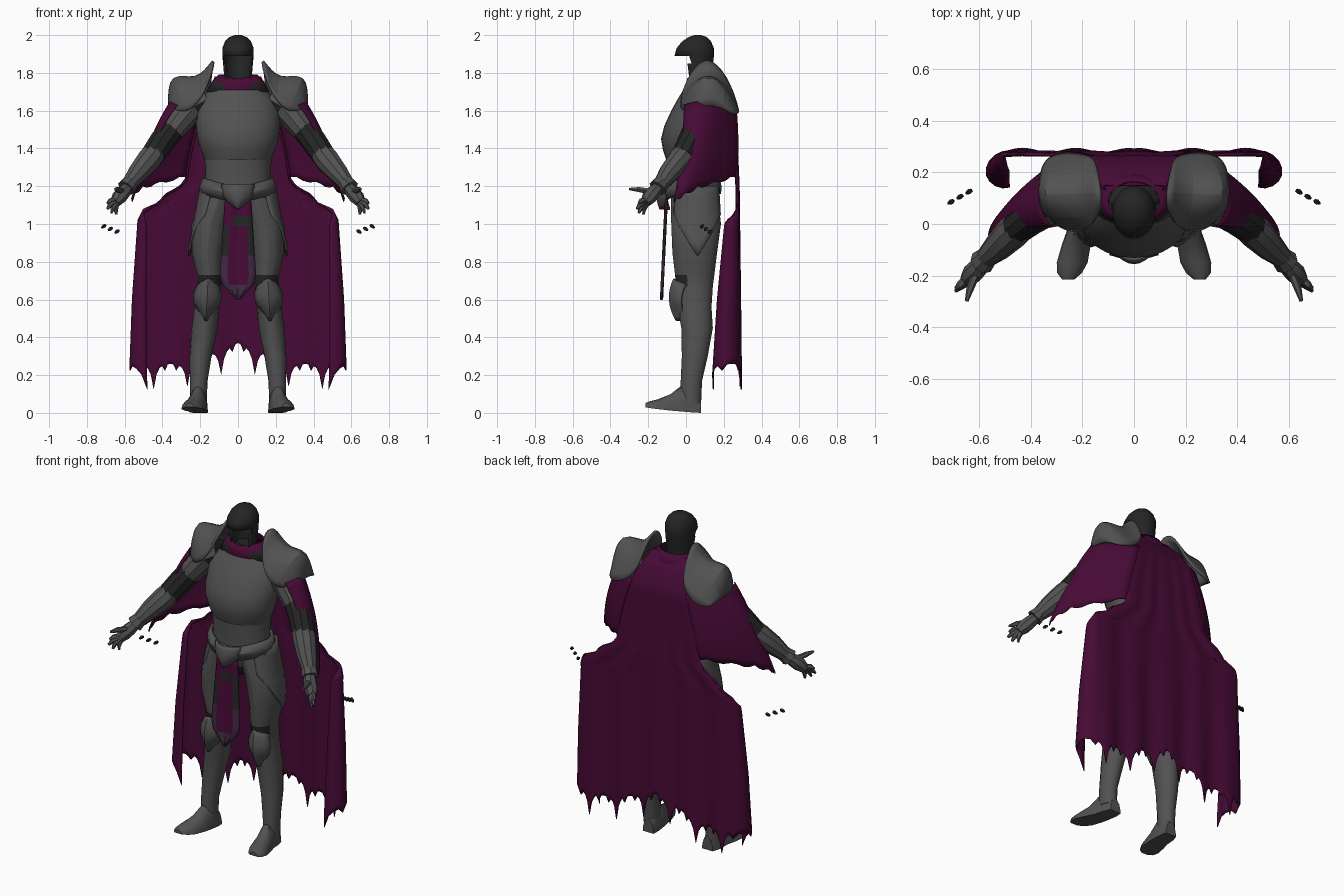
import bpy, bmesh
from math import sin, cos, pi
from mathutils import Vector

cube = bpy.data.objects.get("Cube")
if cube:
    bpy.data.objects.remove(cube)


def material(name, r, g, b):
    m = bpy.data.materials.new(name)
    m.use_nodes = True
    m.diffuse_color = (r, g, b, 1)
    shader = next(n for n in m.node_tree.nodes if n.type == "BSDF_PRINCIPLED")
    shader.inputs["Base Color"].default_value = (r, g, b, 1)
    shader.inputs["Roughness"].default_value = 0.8
    return m


STEEL = material("grey steel", 0.085, 0.085, 0.085)
BLACK = material("black cloth", 0.018, 0.018, 0.018)
PURPLE = material("purple cloth", 0.062, 0.003, 0.036)
TRIM = material("dusky purple trim", 0.05, 0.022, 0.055)


def skin(name, rows, mats, closed=True, caps=True, pick=None, drop=None,
         mirror=False, thick=0, subdivide=0, angle=30):
    """Join rows of points into a surface; pick chooses a material per face."""
    bm = bmesh.new()
    grid = [[bm.verts.new(p) for p in row] for row in rows]
    n = len(grid[0])
    for a, b in zip(grid, grid[1:]):
        for i in range(n if closed else n - 1):
            j = (i + 1) % n
            bm.faces.new((a[i], a[j], b[j], b[i]))
    if closed and caps:
        bm.faces.new(grid[0])
        bm.faces.new(grid[-1])
    bmesh.ops.recalc_face_normals(bm, faces=bm.faces)
    if drop:
        gone = [f for f in bm.faces if drop(f.calc_center_median())]
        bmesh.ops.delete(bm, geom=gone, context="FACES")
    if pick:
        for f in bm.faces:
            f.material_index = pick(f.calc_center_median())
    mesh = bpy.data.meshes.new(name)
    bm.to_mesh(mesh)
    bm.free()
    for m in mats:
        mesh.materials.append(m)
    ob = bpy.data.objects.new(name, mesh)
    bpy.context.collection.objects.link(ob)
    bpy.ops.object.select_all(action="DESELECT")
    ob.select_set(True)
    bpy.context.view_layer.objects.active = ob
    bpy.ops.object.shade_smooth_by_angle(angle=angle * pi / 180)
    if subdivide:
        ob.modifiers.new("Subdivide", "SUBSURF").levels = subdivide
        ob.modifiers["Subdivide"].render_levels = subdivide
    if thick:
        solid = ob.modifiers.new("Thickness", "SOLIDIFY")
        solid.thickness = thick
        solid.offset = 0
    if mirror:
        ob.modifiers.new("Mirror", "MIRROR").use_mirror_merge = False


def turn(n):
    return [2 * pi * i / n for i in range(n)]


def loft(name, rings, mats, n=20, dip=0, **kw):
    """Stack ellipses given as (z, centre x, half width, front y, back y)."""
    rows = [[(cx + w * cos(a), (y0 + y1) / 2 + (y1 - y0) / 2 * sin(a),
              z - dip * max(0, -sin(a)) ** 3) for a in turn(n)]
            for z, cx, w, y0, y1 in rings]
    skin(name, rows, mats, **kw)


def tube(name, path, mats, n=10, **kw):
    """Round limb through (x, y, z, radius) points."""
    pts = [Vector(p[:3]) for p in path]
    rows = []
    for i, p in enumerate(pts):
        d = pts[min(i + 1, len(pts) - 1)] - pts[max(i - 1, 0)]
        q = d.to_track_quat("Z", "Y")
        r = path[i][3]
        rows.append([p + q @ Vector((r * cos(a), r * sin(a), 0)) for a in turn(n)])
    skin(name, rows, mats, mirror=True, **kw)


def sheet(name, fn, nu, nv, mats, **kw):
    """Open surface from fn(u, v), u in -1..1 and v in 0..1."""
    rows = [[fn(2 * i / nu - 1, j / nv) for i in range(nu + 1)] for j in range(nv + 1)]
    skin(name, rows, mats, closed=False, **kw)


def table(pairs, x):
    """Straight-line lookup in ascending (x, value) pairs."""
    if x <= pairs[0][0]:
        return pairs[0][1]
    for (a, p), (b, q) in zip(pairs, pairs[1:]):
        if x <= b:
            return p + (q - p) * (x - a) / (b - a)
    return pairs[-1][1]


# Torso armour
loft("abdomen_plate", [(1.16, 0, .18, -.09, .16), (1.27, 0, .172, -.09, .16),
     (1.38, 0, .18, -.1, .17)], [STEEL])
loft("breastplate", [(1.34, 0, .175, -.105, .17), (1.39, 0, .195, -.122, .18),
     (1.45, 0, .215, -.132, .19), (1.52, 0, .222, -.115, .2), (1.6, 0, .22, -.078, .2),
     (1.66, 0, .195, -.045, .2), (1.71, 0, .15, -.015, .19)], [STEEL], n=24)
loft("neck", [(1.68, 0, .12, .0, .18), (1.76, 0, .06, .04, .13)], [BLACK], n=12)
loft("collar", [(1.7, 0, .165, -.015, .2), (1.755, 0, .135, .0, .185), (1.79, 0, .1, .01, .165)],
     [PURPLE, BLACK], n=24, dip=.02, caps=False, thick=.006,
     pick=lambda c: int(c.z < 1.73 and c.y < .12 and abs(c.x) > .07))

# Pelvis and belt
loft("pelvis", [(1.0, 0, .07, -.03, .12), (1.07, 0, .17, -.07, .17), (1.2, 0, .182, -.09, .17)],
     [STEEL, BLACK], pick=lambda c: int(c.z < 1.07))
loft("belt", [(1.16, 0, .195, -.11, .18), (1.2, 0, .197, -.118, .182),
     (1.24, 0, .182, -.102, .172)], [STEEL], dip=.04, caps=False, thick=.012)
sheet("belt_buckle", lambda u, v: (u * .085 * (1 - v ** 3), -.15 + .05 * u * u + .06 * (v - .5) ** 2,
      1.21 - .13 * v), 8, 6, [STEEL], thick=.012)

# Hood with an open face
loft("hood", [(1.7, 0, .068, .0, .125), (1.78, 0, .07, -.02, .13), (1.85, 0, .076, -.035, .14),
     (1.89, 0, .08, -.058, .145), (1.93, 0, .08, -.047, .145), (1.965, 0, .066, -.018, .13),
     (1.987, 0, .044, .015, .11), (1.997, 0, .018, .045, .08)], [BLACK], n=24,
     drop=lambda c: c.z < 1.88 and c.y < .02, thick=.006)

# Shoulder guards with flared inner and outer edges
guard = [
    [(.16, .0, 1.75), (.195, -.025, 1.66), (.27, -.025, 1.59), (.33, .03, 1.6)],
    [(.13, .05, 1.83), (.2, .02, 1.73), (.33, .02, 1.73), (.365, .06, 1.62)],
    [(.13, .12, 1.885), (.22, .12, 1.76), (.375, .11, 1.84), (.365, .13, 1.63)],
    [(.14, .2, 1.8), (.22, .21, 1.73), (.35, .2, 1.74), (.36, .2, 1.61)],
    [(.15, .25, 1.69), (.2, .27, 1.62), (.28, .28, 1.58), (.34, .25, 1.58)]]
skin("shoulder_guards", guard, [STEEL], closed=False, mirror=True, subdivide=2, thick=.014)

# Arms
tube("upper_arms", [(.17, .09, 1.66, .07), (.25, .08, 1.62, .08), (.35, .05, 1.5, .068)],
     [BLACK, STEEL], pick=lambda c: int(c.x > .21))
tube("elbow_wraps", [(.335, .058, 1.52, .066), (.4, .025, 1.44, .068), (.455, -.015, 1.36, .064)],
     [BLACK])
tube("forearms", [(.43, .0, 1.39, .06), (.475, -.035, 1.335, .066), (.53, -.09, 1.27, .056),
     (.585, -.14, 1.2, .038)], [STEEL])
tube("cuffs", [(.57, -.128, 1.22, .042), (.592, -.15, 1.19, .05)], [STEEL], n=8)
tube("palms", [(.58, -.14, 1.2, .028), (.605, -.17, 1.17, .038), (.63, -.195, 1.14, .04),
     (.65, -.215, 1.112, .028)], [STEEL], n=8)
hand = Vector((.635, -.2, 1.13))
tips = {"index": (.692, -.25, 1.11), "middle": (.692, -.26, 1.08), "ring": (.67, -.25, 1.058),
        "little": (.645, -.225, 1.05), "thumb": (.65, -.3, 1.185)}
for finger, tip in tips.items():
    base = Vector((.605, -.175, 1.17)) if finger == "thumb" else hand.lerp(Vector(tip), .15)
    mid = base.lerp(Vector(tip), .55) + Vector((.006, -.006, .004))
    tube(finger + "_fingers", [(*base, .017), (*mid, .015), (*tip, .007)], [STEEL], n=6)

# Loose shards beside the hips
for k in range(3):
    x, y, z = .64 + .035 * k, .125 - .02 * k, .96 + .014 * k
    tube("shard_%d" % (k + 1), [(x - .01, y + .006, z + .006, .007), (x, y, z, .011),
         (x + .012, y - .006, z - .008, .005)], [BLACK], n=5)

# Legs, boots and knee guards
loft("legs", [(1.14, .1, .085, -.08, .17), (1.0, .145, .1, -.078, .185),
     (.85, .162, .085, -.072, .165), (.73, .15, .068, -.058, .15), (.67, .152, .064, -.052, .142),
     (.56, .165, .066, -.045, .135), (.45, .177, .069, -.025, .142), (.3, .198, .058, -.022, .115),
     (.17, .208, .047, -.028, .085), (.05, .21, .044, -.03, .08)], [STEEL, BLACK], n=16,
     mirror=True, pick=lambda c: int(.67 < c.z < .73 and c.y < .0))
feet = [(.08, .2, .036, 0, .08), (.04, .205, .046, .002, .13), (-.03, .212, .05, .008, .14),
        (-.08, .224, .056, .012, .1), (-.15, .24, .06, .02, .072), (-.19, .25, .048, .025, .062),
        (-.215, .255, .024, .03, .052)]
skin("boots", [[(cx + w * cos(a), y, lo + (hi - lo) * max(0, sin(a))) for a in turn(16)]
     for y, cx, w, lo, hi in feet], [STEEL], mirror=True)
guard_width = [(0, .055), (.3, .074), (.5, .068), (1, .006)]
sheet("knee_guards", lambda u, v: (.158 + .012 * v + u * table(guard_width, v),
      -.085 + .06 * abs(u) ** 1.5 + .03 * (2 * v - .9) ** 2, .71 - .22 * v - .03 * (1 - v) * abs(u)),
      6, 8, [STEEL], mirror=True, thick=.012)


# Hip plates hanging from the belt to a point
def hip_plate(u, v):
    t = u * 1.05 + .05
    reach = .13 + .065 * v
    return (.065 + reach * cos(t), .055 + (.13 + .01 * v) * sin(t),
            1.2 - v * (.15 + .22 * (1 - abs(u))))


sheet("hip_plates", hip_plate, 10, 6, [STEEL], mirror=True, thick=.012)

# Front cloth with a trimmed border and dark worn patches
cloth_width = [(0, .07), (.3, .08), (.75, .095), (.85, .08), (1, .008)]


def cloth_colour(c):
    edge = abs(c.x) / table(cloth_width, (1.12 - c.z) / .52)
    if 1.0 < c.z < 1.05 and c.x > -.03 or .84 < c.z < 1.0 and edge > .6:
        return 2
    return int(c.z < .67 or c.z < .84 and edge > .6)


sheet("front_cloth", lambda u, v: (u * table(cloth_width, v), -.105 - .025 * v + .006 * cos(u * 6),
      1.12 - .52 * v), 10, 20, [PURPLE, TRIM, BLACK], pick=cloth_colour, thick=.006)

# Long cape: stepped tears at the hips, rolled side edges and a torn hem
cape_width = [(.2, .575), (.6, .56), (1.02, .53), (1.08, .5), (1.1, .43), (1.16, .385),
              (1.18, .33), (1.23, .28), (1.4, .25), (1.6, .2), (1.78, .12)]
cape_depth = [(.2, .285), (1.2, .278), (1.6, .262), (1.7, .22), (1.78, .15)]


def cape(u, v):
    s = abs(u)
    notch = [1 - abs(cos(k * pi * u)) for k in (3.5, 10.5)]
    hem = .37 - .11 * min(1, 2 * s) - .1 * notch[0] ** 2 - .035 * notch[1] ** 2
    z = 1.78 + (hem - 1.78) * v
    w = table(cape_width, z)
    roll = table([(.2, .075), (.6, .06), (1.01, .038), (1.06, .008)], z)
    a = max(0, s - .8) / .2 * 3.4
    x = min(s / .8, 1) * (w - roll) + roll * sin(a)
    y = table(cape_depth, z) - roll * (1 - cos(a)) + .008 * v * sin(19 * s + 1)
    return (x if u > 0 else -x, y, z)


sheet("cape", cape, 84, 48, [PURPLE], thick=.006)

# Cape sleeves draped around the outside of each arm
drape = [[(.32, -.01, 1.63), (.43, -.02, 1.45), (.56, -.06, 1.13)],
         [(.345, .12, 1.65), (.45, .1, 1.42), (.505, .06, 1.2)],
         [(.18, .265, 1.62), (.24, .275, 1.42), (.27, .265, 1.26)]]


def blend(p, t):
    a, b, c = (Vector(q) for q in p)
    return a * (1 - t) * (1 - 2 * t) + b * 4 * t * (1 - t) + c * t * (2 * t - 1)


def sleeve(u, v):
    p = blend([blend(row, v) for row in drape], (u + 1) / 2)
    p.z -= .02 * v ** 6 * abs(sin(7 * u))
    return p


sheet("cape_sleeves", sleeve, 16, 12, [PURPLE], mirror=True, thick=.006)
